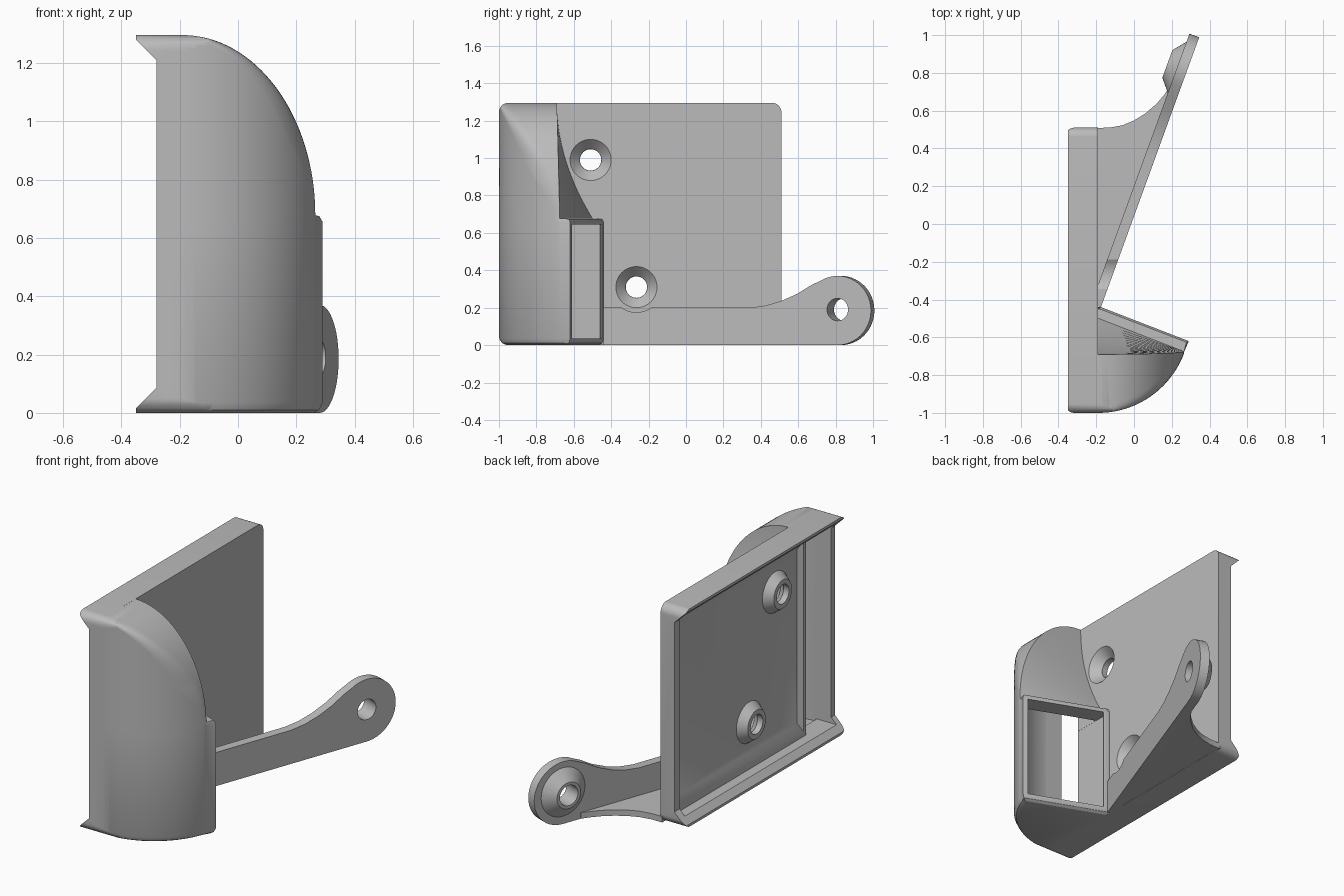
import bpy, bmesh
from math import sin, cos, pi, sqrt, radians
from mathutils import Matrix, Vector

if "Cube" in bpy.data.objects:
    bpy.data.objects.remove(bpy.data.objects["Cube"])

grey = bpy.data.materials.new("plain grey")
grey.use_nodes = True
grey.diffuse_color = (0.5, 0.5, 0.5, 1)
grey.node_tree.nodes["Principled BSDF"].inputs["Base Color"].default_value = (0.5, 0.5, 0.5, 1)


def finish(name, bm):
    bmesh.ops.recalc_face_normals(bm, faces=bm.faces)
    mesh = bpy.data.meshes.new(name)
    bm.to_mesh(mesh)
    bm.free()
    mesh.materials.append(grey)
    ob = bpy.data.objects.new(name, mesh)
    bpy.context.collection.objects.link(ob)
    return ob


def loft(name, rings):
    """Closed solid through rings of equal point count."""
    bm = bmesh.new()
    loops = [[bm.verts.new(p) for p in r] for r in rings]
    n = len(loops[0])
    for a, b in zip(loops, loops[1:]):
        for i in range(n):
            j = (i + 1) % n
            bm.faces.new((a[i], a[j], b[j], b[i]))
    bm.faces.new(loops[0][::-1])
    bm.faces.new(loops[-1])
    return finish(name, bm)


def prism(name, pts, origin, u, v, w, depth):
    """Extrude a flat outline, drawn on axes u and v, along w."""
    o, u, v, w = (Vector(k) for k in (origin, u, v, w))
    base = [o + u * a + v * b for a, b in pts]
    return loft(name, [base, [p + w * depth for p in base]])


def frame(x, y0, y1, z0, z1):
    return [(x, y0, z0), (x, y1, z0), (x, y1, z1), (x, y0, z1)]


def cone(name, start, axis, r1, r2, depth):
    """Truncated cone growing from start along axis."""
    bm = bmesh.new()
    axis = Vector(axis).normalized()
    m = Matrix.Translation(Vector(start) + axis * depth / 2) @ axis.to_track_quat('Z', 'Y').to_matrix().to_4x4()
    bmesh.ops.create_cone(bm, cap_ends=True, segments=40, radius1=r1, radius2=r2, depth=depth, matrix=m)
    return finish(name, bm)


def combine(ob, other, op):
    mod = ob.modifiers.new("cut", 'BOOLEAN')
    mod.operation, mod.object, mod.solver = op, other, 'EXACT'
    dg = bpy.context.evaluated_depsgraph_get()
    mesh = bpy.data.meshes.new_from_object(ob.evaluated_get(dg))
    ob.modifiers.clear()
    ob.data = mesh
    bpy.data.objects.remove(other)


X, Y, Z = (1, 0, 0), (0, 1, 0), (0, 0, 1)
TOP, FACE = 1.295, -0.19
CY = -0.514                                   # centre of the curved front


def arc_y(x, r):
    return CY - sqrt(r * r - (x - FACE) ** 2)


def arc(x0, x1, r, n=20):
    """Front curve from x0 to x1."""
    xs = [x0 + (x1 - x0) * sin(pi / 2 * i / n) for i in range(n + 1)]
    return [(x, arc_y(x, r)) for x in xs]


def shell_edge(reach, r, end_y, soft):
    """Front curve ending in a softened corner, then the roof edge."""
    corner = arc_y(reach, r)
    s = min(soft, 0.4 * (reach - FACE), 0.6 * (end_y - corner))
    pts = arc(FACE, reach - s, r)
    ax, ay = pts[-1]
    for k in range(1, 7):
        t = k / 6
        pts.append(((1 - t) ** 2 * ax + (2 * t - t * t) * reach,
                    (1 - t) ** 2 * ay + 2 * t * (1 - t) * corner + t * t * (corner + s)))
    return pts


def ring(z, pts):
    return [(x, y, z) for x, y in pts]


# Back plate with flared top and bottom lips, hollow on its open side
plate = prism("back_plate", [(FACE, 0), (-0.35, 0), (-0.35, 0.015), (-0.28, 0.085),
                             (-0.28, 1.21), (-0.35, 1.28), (-0.35, TOP), (FACE, TOP)],
              (0, -1, 0), X, Z, Y, 1.51)

# Curved tower: straight lower body with a slanted collar, then an elliptic roof
rings = []
for z, inset, drop in ((0, 0.03, 0.03), (0.01, 0.012, 0.012), (0.035, 0, 0), (0.655, 0, 0), (0.675, 0, 0.012)):
    rings.append(ring(z, [(-0.25, -1 + inset)] + shell_edge(0.266 - inset, 0.486 - inset, -0.672, 0.01)
                      + [(0.29 - drop, -0.62 - drop / 2), (-0.175, -0.44 - drop), (-0.25, -0.44)]))
for i in range(33):
    t = radians(min(88.5, 90 * i / 32))
    reach = FACE + 0.455 * cos(t)
    end_y = -0.675 - 0.015 * sin(t)
    back = -0.69 + 0.19 * (1 - sin(t)) ** 2
    rings.append(ring(0.677 + (TOP - 0.677) * sin(t), [(-0.25, -1)] + shell_edge(reach, 0.486, end_y, 0.05)
                      + [(reach, end_y), (FACE + 0.003, back), (-0.25, back)]))
combine(plate, loft("tower", rings), 'UNION')

# Round the outline corners
outline = []
for cy, cz, a0 in ((0.46, 0.05, -90), (0.46, TOP - 0.05, 0), (-0.95, TOP - 0.05, 90), (-0.95, 0.05, 180)):
    for k in range(9):
        a = radians(a0 + 90 * k / 8)
        outline.append((cy + 0.0501 * cos(a), cz + 0.0501 * sin(a)))
combine(plate, prism("rounding", outline, (-0.6, 0, 0), Y, Z, X, 1.2), 'INTERSECT')

# Recesses of the open side: shallow ledge, sloped panel frame, front chamber mouth
combine(plate, loft("ledge", [frame(-0.5, -0.964, 0.46, 0.05, 1.245),
                              frame(-0.255, -0.964, 0.46, 0.05, 1.245)]), 'DIFFERENCE')
combine(plate, loft("panel", [frame(-0.26, -0.745, 0.44, 0.07, 1.225),
                              frame(-0.23, -0.715, 0.40, 0.13, 1.165)]), 'DIFFERENCE')
combine(plate, loft("mouth", [frame(-0.5, -0.964, -0.765, 0.05, 1.24), frame(-0.255, -0.964, -0.765, 0.05, 1.24),
                              frame(-0.165, -0.964, -0.69, 0.05, 1.24)]), 'DIFFERENCE')

# Hollow of the tower and its slanted rear window
room = arc(-0.185, 0.235, 0.45) + [(0.253, -0.632), (0.30, -0.51), (-0.114, -0.36), (-0.155, -0.455), (-0.185, -0.46)]
combine(plate, loft("room", [ring(0.035, room), ring(0.645, room)]), 'DIFFERENCE')
rings = []
for i in range(-1, 18):
    t = radians(max(0, 5 * i))
    reach = -0.185 + 0.40 * cos(t)
    z = 0.64 if i < 0 else 0.66 + 0.592 * sin(t)
    rings.append(ring(z, arc(-0.185, reach, 0.45)
                      + [(reach, -0.705 - 0.025 * sin(t)), (-0.184, -0.74 + 0.19 * (1 - sin(t)) ** 2)]))
combine(plate, loft("upper_room", rings), 'DIFFERENCE')

# Swinging arm: bar with a round eye, its outer face leaning 20 degrees from y
lean = radians(20)
along = Vector((sin(lean), cos(lean), 0))
out = Vector((cos(lean), -sin(lean), 0))
eye = Vector((0.28, 0.81, 0))
side = [(-1.33, 0)]
side += [(0.19 * cos(radians(a)), 0.185 + 0.185 * sin(radians(a))) for a in range(-90, 121, 7)]
side += [(-0.15, 0.32), (-0.23, 0.274), (-0.32, 0.236), (-0.41, 0.211), (-0.5, 0.2), (-1.33, 0.2)]
arm = prism("arm", side, eye, along, Z, -out, 0.055)
pivot = eye + Vector((0, 0, 0.19))
combine(arm, cone("eye_boss", pivot - out * 0.05, -out, 0.15, 0.078, 0.06), 'UNION')
combine(arm, cone("eye_hole", pivot + out * 0.1, -out, 0.06, 0.06, 0.4), 'DIFFERENCE')

# Floor web between the plate and the arm
web = [(-0.2, -0.42), (-0.2, 0.509), (-0.13, 0.51), (-0.06, 0.523), (0.0, 0.548),
       (0.06, 0.585), (0.12, 0.637), (0.16, 0.684), (0.185, 0.72), (0.21, 0.72), (-0.19, -0.42)]
floor_web = prism("floor_web", web, (0, 0, 0.001), X, Y, Z, 0.035)

# Two countersunk screw seats
for y, z in ((-0.51, 0.99), (-0.265, 0.31)):
    combine(plate, cone("boss", (-0.21, y, z), (-1, 0, 0), 0.135, 0.085, 0.07), 'UNION')
    combine(plate, cone("sink", (FACE + 0.001, y, z), (-1, 0, 0), 0.111, 0.058, 0.055), 'DIFFERENCE')
    combine(plate, cone("hole", (-0.1, y, z), (-1, 0, 0), 0.057, 0.057, 0.3), 'DIFFERENCE')
combine(arm, cone("driver_path", (FACE, -0.265, 0.31), X, 0.135, 0.135, 0.3), 'DIFFERENCE')

# Smooth shading with sharp edges kept
bpy.ops.object.select_all(action='DESELECT')
for ob in (plate, arm, floor_web):
    ob.select_set(True)
bpy.context.view_layer.objects.active = plate
bpy.ops.object.shade_smooth_by_angle(angle=radians(30))
